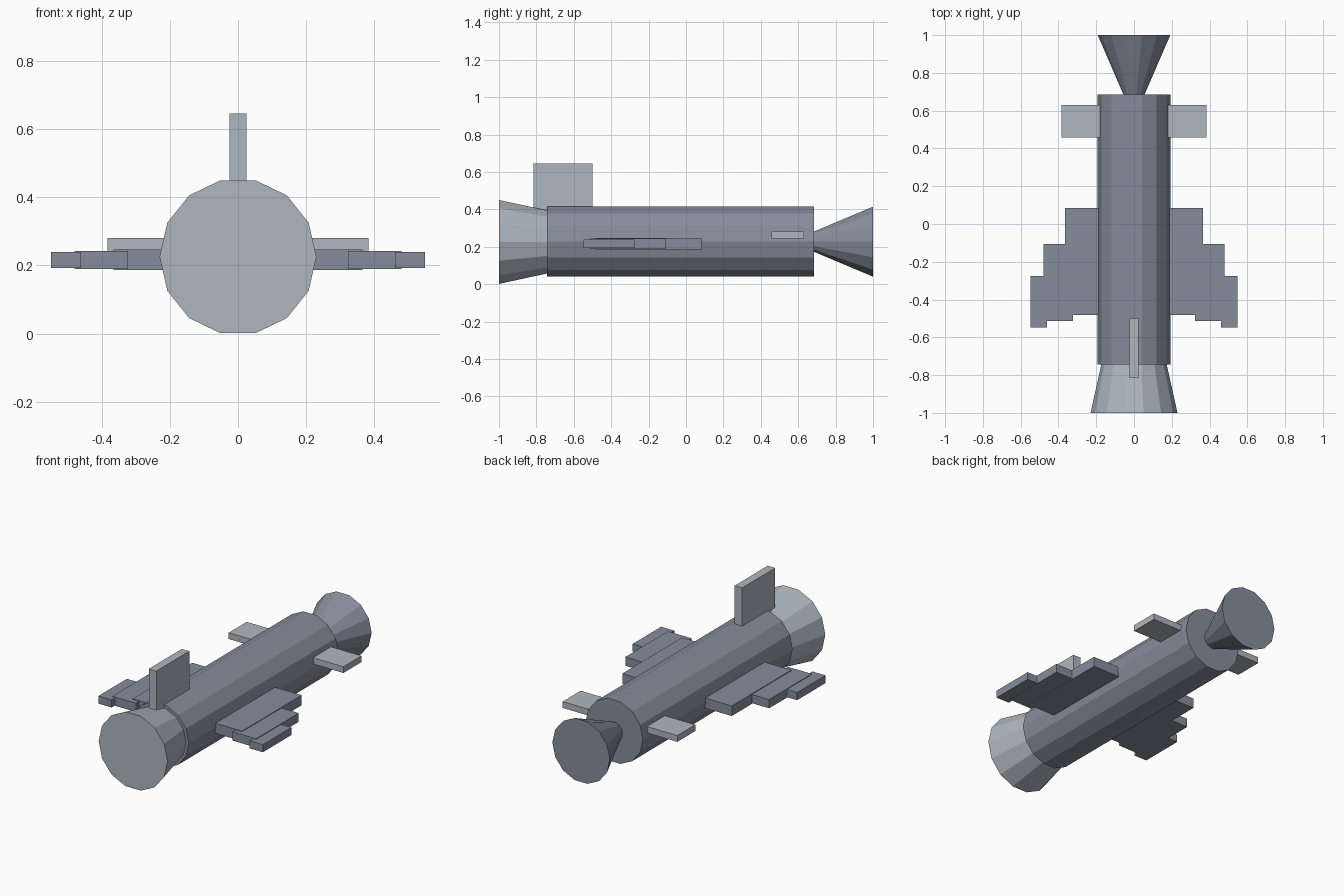
import bpy, bmesh
from math import cos, sin, tau

if "Cube" in bpy.data.objects:
    bpy.data.objects.remove(bpy.data.objects["Cube"])

SIDES = 14
AXIS_Z = 0.227


def material(name, rgb):
    m = bpy.data.materials.new(name)
    m.diffuse_color = (*rgb, 1)
    m.use_nodes = True
    m.node_tree.nodes["Principled BSDF"].inputs["Base Color"].default_value = m.diffuse_color
    return m


LIGHT = material("light_grey", (0.42, 0.47, 0.52))
DARK = material("dark_grey", (0.24, 0.27, 0.33))


def finish(name, bm, mat):
    bmesh.ops.recalc_face_normals(bm, faces=bm.faces)
    mesh = bpy.data.meshes.new(name)
    bm.to_mesh(mesh)
    bm.free()
    mesh.materials.append(mat)
    obj = bpy.data.objects.new(name, mesh)
    bpy.context.collection.objects.link(obj)
    return obj


def tube(name, y0, r0, y1, r1, mat, z=AXIS_Z):
    """Closed 14-sided frustum along y."""
    bm = bmesh.new()
    rings = [[bm.verts.new((r * cos(tau * i / SIDES), y, z + r * sin(tau * i / SIDES)))
              for i in range(SIDES)] for y, r in ((y0, r0), (y1, r1))]
    for ring in rings:
        bm.faces.new(ring)
    for i in range(SIDES):
        j = (i + 1) % SIDES
        bm.faces.new((rings[0][i], rings[0][j], rings[1][j], rings[1][i]))
    return finish(name, bm, mat)


def box(name, xs, ys, zs, mat, mirror=False):
    """Box from axis ranges, optionally mirrored across x = 0."""
    bm = bmesh.new()
    bmesh.ops.create_cube(bm, size=1)
    for v in bm.verts:
        v.co = [a[0] if c < 0 else a[1] for c, a in zip(v.co, (xs, ys, zs))]
    obj = finish(name, bm, mat)
    if mirror:
        obj.modifiers.new("mirror", 'MIRROR').use_mirror_merge = False
    return obj


# Fuselage, flared front collar and rear cone
tube("fuselage", -0.743, 0.192, 0.685, 0.192, DARK)
tube("front_flare", -1, 0.23, -0.72, 0.168, LIGHT, 0.2255)
tube("tail_cone", 0.66, 0.045, 1, 0.192, DARK)

# Upright fin
box("top_fin", (-0.025, 0.025), (-0.815, -0.5), (0.36, 0.645), LIGHT)

# Small stabilisers
box("stabilisers", (0.17, 0.383), (0.458, 0.63), (0.243, 0.281), LIGHT, True)

# Stepped wings, three overlapping panels per side
box("wing_inner", (0.16, 0.365), (-0.483, 0.085), (0.186, 0.247), DARK, True)
box("wing_middle", (0.322, 0.48), (-0.513, -0.107), (0.19, 0.243), DARK, True)
box("wing_tip", (0.461, 0.549), (-0.547, -0.276), (0.193, 0.239), DARK, True)
